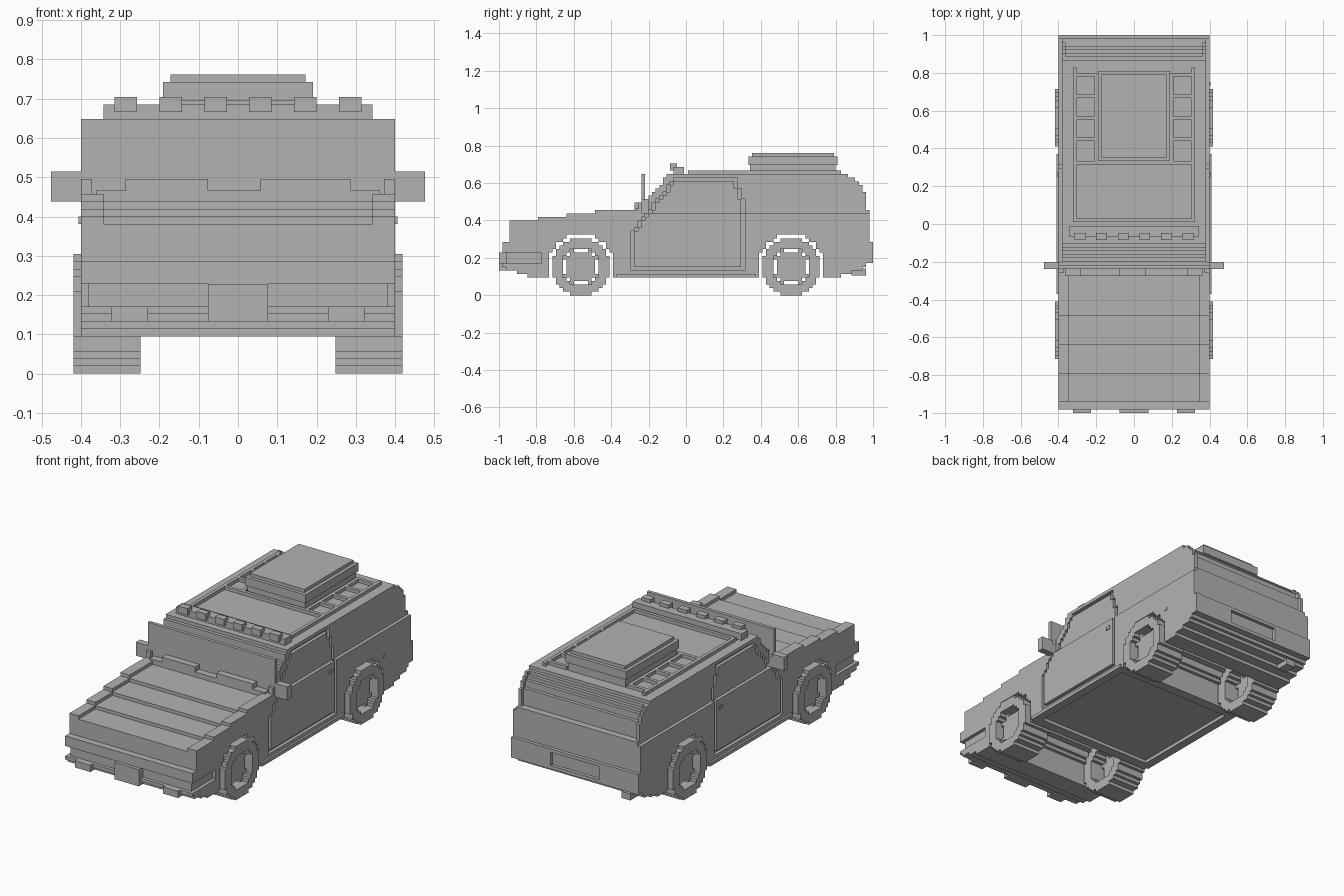
import bpy, bmesh
from math import hypot, floor, ceil

V = 2 / 105          # edge of one block

if "Cube" in bpy.data.objects:
    bpy.data.objects.remove(bpy.data.objects["Cube"])

grey = bpy.data.materials.new("plain_grey")
grey.use_nodes = True
grey.diffuse_color = (0.45, 0.45, 0.45, 1)
grey.node_tree.nodes["Principled BSDF"].inputs["Base Color"].default_value = (0.45, 0.45, 0.45, 1)


def finish(name, bm):
    """Scale block units to scene units and add the object."""
    bmesh.ops.scale(bm, vec=(V, V, V), verts=bm.verts)
    mesh = bpy.data.meshes.new(name)
    bm.to_mesh(mesh)
    bm.free()
    mesh.materials.append(grey)
    obj = bpy.data.objects.new(name, mesh)
    bpy.context.collection.objects.link(obj)
    return obj


def box(name, x0, x1, y0, y1, z0, z1):
    bm = bmesh.new()
    bmesh.ops.create_cube(bm, size=1)
    bmesh.ops.scale(bm, vec=(x1 - x0, y1 - y0, z1 - z0), verts=bm.verts)
    bmesh.ops.translate(bm, vec=((x0 + x1) / 2, (y0 + y1) / 2, (z0 + z1) / 2), verts=bm.verts)
    return finish(name, bm)


def pair(name, x0, x1, *rest):
    box("left_" + name, x0, x1, *rest)
    box("right_" + name, -x1, -x0, *rest)


def blocks(name, xs, ys, zs, rule):
    """Outer skin of all blocks whose centre satisfies the rule."""
    def cells(r):
        return [r[0] + i + 0.5 for i in range(round(r[1] - r[0]))]
    solid = {(x, y, z) for x in cells(xs) for y in cells(ys) for z in cells(zs) if rule(x, y, z)}
    bm, made = bmesh.new(), {}

    def vert(p):
        if p not in made:
            made[p] = bm.verts.new(p)
        return made[p]

    for c in solid:
        for axis in range(3):
            u, w = (axis + 1) % 3, (axis + 2) % 3
            for s in (1, -1):
                n = list(c)
                n[axis] += s
                if tuple(n) in solid:
                    continue
                loop = []
                for du, dw in ((-1, -1), (1, -1), (1, 1), (-1, 1))[::s]:
                    p = list(c)
                    p[axis] += s / 2
                    p[u] += du / 2
                    p[w] += dw / 2
                    loop.append(vert(tuple(p)))
                bm.faces.new(loop)
    bmesh.ops.dissolve_limit(bm, angle_limit=0.01, verts=bm.verts, edges=bm.edges)
    return finish(name, bm)


def step(value, table, last):
    """First level whose limit lies above the value."""
    return next((level for limit, level in table if value < limit), last)


AXLES = (-29.5, 29.5)
HOOD = ((-41.5, 21), (-33.5, 22), (-25.5, 23), (-11.5, 24))
NOSE = ((6, -44.5), (7, -47.5), (8, -50.5), (15, -51.5))
TAIL = ((6, 43.5), (7, 46.5), (8, 49.5), (9, 50.5), (15, 52.5), (24, 51.5),
        (29, 50.5), (31, 49.5), (32, 48.5), (33, 47.5))


def windshield(z):
    return 0.8 * (z - 27.5) - 10


def in_door(y, z, m):
    front = max(-15.5, windshield(z) + 2.5) + m
    back = min(16.5, 16.5 - 0.3 * (z - 25)) - m
    return front < y < back and 7 + m < z < 33 - m


def body_rule(x, y, z):
    x = abs(x)
    if not step(z, NOSE, -49.5) < y < step(z, TAIL, 45.5):
        return False
    # wheel tunnels
    if any(hypot(y - a, max(z - 8, 0)) < 9.2 for a in AXLES):
        return False
    # cabin above the belt line
    if z > 23 and y > -12:
        if x > 20 or y < windshield(z):
            return False
    # hood with raised fender edges
    elif y < -12 and z > step(y, HOOD, 24) - (x < 18):
        return False
    # door seam
    if x > (20 if z < 23 else 19) and in_door(y, z, 0) and not in_door(y, z, 1):
        return False
    # bumper groove
    if 9 < z < 12 and y < -40.5 and (x > 20 or y < -50.5):
        return False
    # rear window and rear plate recess
    if x < 19 and 24 < z < 33 and y > step(z, TAIL, 45.5) - 1:
        return False
    if x < 8 and 10 < z < 14 and y > 51.5:
        return False
    # floor recess
    return not (z < 6 and x < 19 and abs(y) < 18)


blocks("body", (-21, 21), (-52.5, 52.5), (5, 34), body_rule)


# wheels: open tyre rings with hubs on short spokes
def wheel_rule(a):
    def rule(x, y, z):
        dy, dz = abs(y - a), abs(z - 8)
        r = hypot(dy, dz)
        if r < 8.1 and r > 5.2:
            return True
        return 17 < abs(x) < 20 and (r < 4.4 or (r < 5.2 and min(dy, dz) == 2.5))
    return rule


for end, a in zip(("front", "rear"), AXLES):
    for side, xs in (("left", (13, 22)), ("right", (-22, -13))):
        blocks(f"{end}_{side}_wheel", xs, (a - 8, a + 8), (0, 16), wheel_rule(a))

# front bumper fittings
box("front_plate", -4, 4, -52.5, -50.5, 7, 12)
pair("bumper_lamp", 12, 17, -52.5, -50.5, 7, 9)

# sides
pair("sill", 20.9, 21.6, -19.5, 19.5, 5, 6)
pair("door_handle", 20.9, 21.3, 13, 14.5, 20, 21)
box("fuel_cap", 20.9, 21.2, 38.5, 39.5, 15, 16)
pair("mirror", 21, 25, -12.5, -10.5, 23, 27)
pair("mirror_arm", 19.5, 21, -13.5, -10.5, 23, 26)
box("exhaust", -17, -14, 46.5, 50.5, 5.5, 7.5)

# cowl and wipers
box("cowl", -19, 19, -14.5, -11, 22.5, 24.5)
box("right_wiper", -15, -4, -14.5, -11, 24.5, 26)
box("left_wiper", 3, 15, -14.5, -11, 24.5, 26)

# roof lamp bar
box("lamp_bar", -18, 18, -3.5, -0.5, 34, 36)
for i in range(6):
    c = -15 + 6 * i
    box(f"roof_lamp_{i + 1}", c - 1.5, c + 1.5, -4.5, -2.5, 35, 37)

# roof rack
pair("rack_rail", 16, 17, 0.5, 43.5, 34, 35)
pair("rack_inner_rail", 10, 11, 17, 42, 34, 35)
box("rack_front_bar", -16, 16, 0.5, 1.5, 34, 35)
box("rack_middle_bar", -16, 16, 16.5, 17.5, 34, 35)
for i in range(4):
    y = 23 + 6 * i
    pair(f"rack_rung_{i + 1}", 11, 16, y, y + 1, 34, 35)

# roof box
box("roof_box_base", -9.5, 9.5, 18, 42, 34, 37)
box("roof_box", -10, 10, 17.5, 42.5, 36.5, 39)
box("roof_box_lid", -9, 9, 18.5, 41.5, 39, 40)
